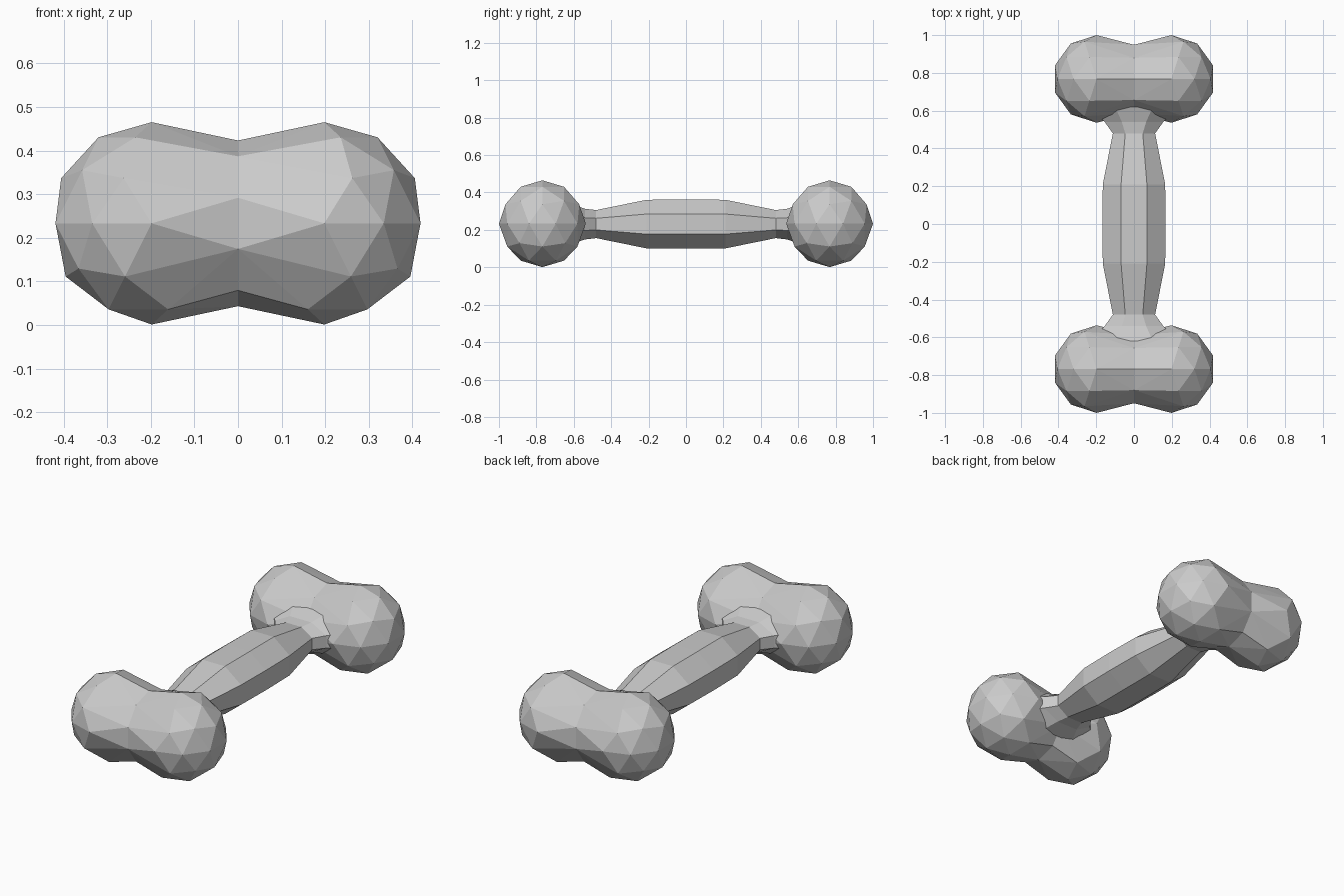
import bpy, bmesh
from math import sin, cos, pi
from mathutils import Vector

if "Cube" in bpy.data.objects:
    bpy.data.objects.remove(bpy.data.objects["Cube"])

ZC = 0.233  # centre height of the bone


def make_object(name, bm):
    bmesh.ops.remove_doubles(bm, verts=bm.verts, dist=1e-4)
    bmesh.ops.recalc_face_normals(bm, faces=bm.faces)
    mesh = bpy.data.meshes.new(name)
    bm.to_mesh(mesh)
    bm.free()
    obj = bpy.data.objects.new(name, mesh)
    bpy.context.collection.objects.link(obj)
    return obj


def knob(name, y):
    """Two faceted lobes joined by a slightly narrower waist at x = 0."""
    ball = bmesh.new()
    bmesh.ops.create_icosphere(ball, subdivisions=2, radius=0.232)
    lobe = [v.co.copy() for v in ball.verts if v.co.x > -0.06]
    ball.free()
    waist = [Vector((0, 0.19 * sin(i * pi / 5), 0.19 * cos(i * pi / 5))) for i in range(10)]
    bm = bmesh.new()
    for side in (-1, 1):
        pts = [Vector((side * (p.x + 0.198), p.y, p.z)) for p in lobe] + waist
        verts = [bm.verts.new(p + Vector((0, y, ZC))) for p in pts]
        bmesh.ops.convex_hull(bm, input=verts)
    caps = [f for f in bm.faces if all(abs(v.co.x) < 1e-4 for v in f.verts)]
    bmesh.ops.delete(bm, geom=caps, context='FACES')
    loose = [v for v in bm.verts if not v.link_faces]
    bmesh.ops.delete(bm, geom=loose, context='VERTS')
    return make_object(name, bm)


def shaft(name):
    """Eight-sided shaft, thick in the middle and flaring into both knobs."""
    half = [(0.21, 0.165, 0.13), (0.48, 0.112, 0.075), (0.54, 0.155, 0.082), (0.62, 0.24, 0.11)]
    rings = [(-y, w, h) for y, w, h in reversed(half)] + [(0, 0.168, 0.131)] + half
    bm = bmesh.new()
    loops = []
    for y, w, h in rings:
        k = 1 / cos(pi / 8)
        loops.append([bm.verts.new((w * k * cos((i + 0.5) * pi / 4), y,
                                    ZC - 0.002 + h * k * sin((i + 0.5) * pi / 4)))
                      for i in range(8)])
    for a, b in zip(loops, loops[1:]):
        for i in range(8):
            j = (i + 1) % 8
            bm.faces.new((a[i], a[j], b[j], b[i]))
    bm.faces.new(loops[0])
    bm.faces.new(loops[-1])
    return make_object(name, bm)


# Fuse the shaft and both knobs into one bone
bone = shaft("bone")
bpy.context.view_layer.objects.active = bone
for label, y in (("front_knob", -0.768), ("back_knob", 0.768)):
    end = knob(label, y)
    mod = bone.modifiers.new("union", 'BOOLEAN')
    mod.operation = 'UNION'
    mod.solver = 'EXACT'
    mod.object = end
    bpy.ops.object.modifier_apply(modifier=mod.name)
    bpy.data.objects.remove(end)
